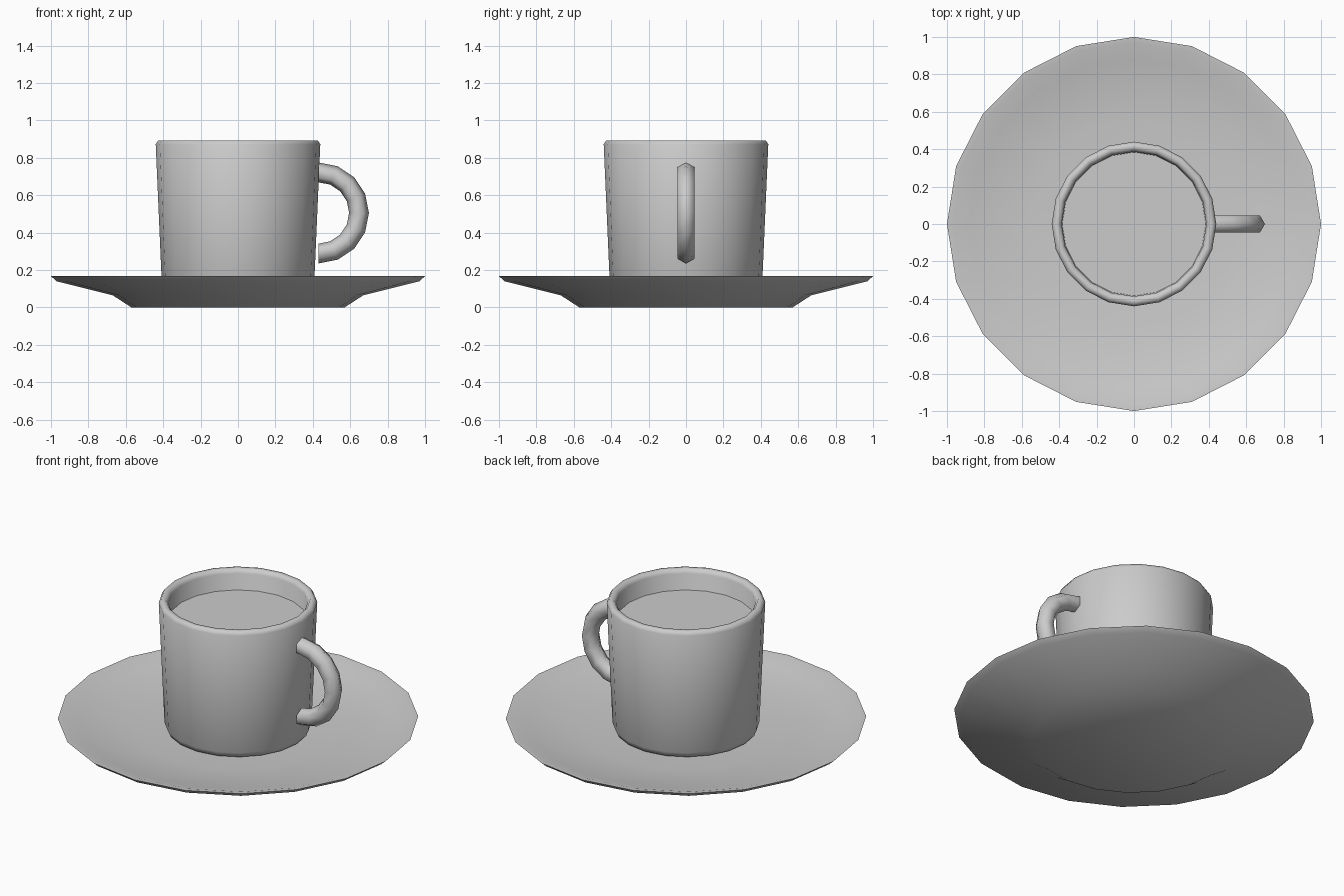
import bpy
import bmesh
from math import sin, cos, pi, radians

SIDES = 20

cube = bpy.data.objects.get("Cube")
if cube:
    bpy.data.objects.remove(cube, do_unlink=True)

# One plain grey for everything
grey = bpy.data.materials.new("plain_grey")
grey.use_nodes = True
colour = (0.6, 0.6, 0.6, 1)
grey.diffuse_color = colour
grey.node_tree.nodes["Principled BSDF"].inputs["Base Color"].default_value = colour


def finish(name, bm, angle=60):
    bmesh.ops.recalc_face_normals(bm, faces=bm.faces)
    mesh = bpy.data.meshes.new(name)
    bm.to_mesh(mesh)
    bm.free()
    mesh.materials.append(grey)
    obj = bpy.data.objects.new(name, mesh)
    bpy.context.collection.objects.link(obj)
    bpy.ops.object.select_all(action="DESELECT")
    obj.select_set(True)
    bpy.context.view_layer.objects.active = obj
    bpy.ops.object.shade_smooth_by_angle(angle=radians(angle))
    return obj


def bridge(bm, rings):
    for a, b in zip(rings, rings[1:]):
        n = len(a)
        for i in range(n):
            j = (i + 1) % n
            bm.faces.new((a[i], a[j], b[j], b[i]))


def lathe(name, profile):
    """Turn (radius, height) points about z and cap both ends."""
    bm = bmesh.new()
    turns = [2 * pi * i / SIDES for i in range(SIDES)]
    rings = [[bm.verts.new((r * cos(t), r * sin(t), z)) for t in turns]
             for r, z in profile]
    bridge(bm, rings)
    bm.faces.new(rings[0])
    bm.faces.new(rings[-1])
    return finish(name, bm)


# Saucer: foot, sloping underside, thin rim, shallow dish
lathe("saucer", [(0.57, 0), (0.67, 0.065), (0.97, 0.14), (1, 0.167),
                 (0.97, 0.165), (0.88, 0.138), (0.55, 0.1)])

# Cup: rounded foot, tapered wall, rounded lip, inner wall and floor
lathe("cup", [(0.37, 0.098), (0.395, 0.11), (0.408, 0.14), (0.44, 0.872),
              (0.427, 0.893), (0.402, 0.893), (0.387, 0.87),
              (0.365, 0.2), (0.33, 0.16)])

# Drink surface inside the cup
bm = bmesh.new()
bmesh.ops.create_circle(bm, cap_ends=True, segments=SIDES, radius=0.384)
finish("drink", bm).location.z = 0.77

# Handle: six-sided tube swept round half a circle
bm = bmesh.new()
STEPS, RADIUS, TUBE = 8, 0.217, 0.053
rings = []
for s in range(STEPS + 1):
    a = -pi / 2 + pi * s / STEPS
    ring = []
    for k in range(6):
        t = k * pi / 3
        d = RADIUS + TUBE * cos(t)
        ring.append(bm.verts.new((0.43 + d * cos(a), TUBE * sin(t), 0.505 + d * sin(a))))
    rings.append(ring)
bridge(bm, rings)
bm.faces.new(rings[0])
bm.faces.new(rings[-1])
finish("handle", bm, 65)
